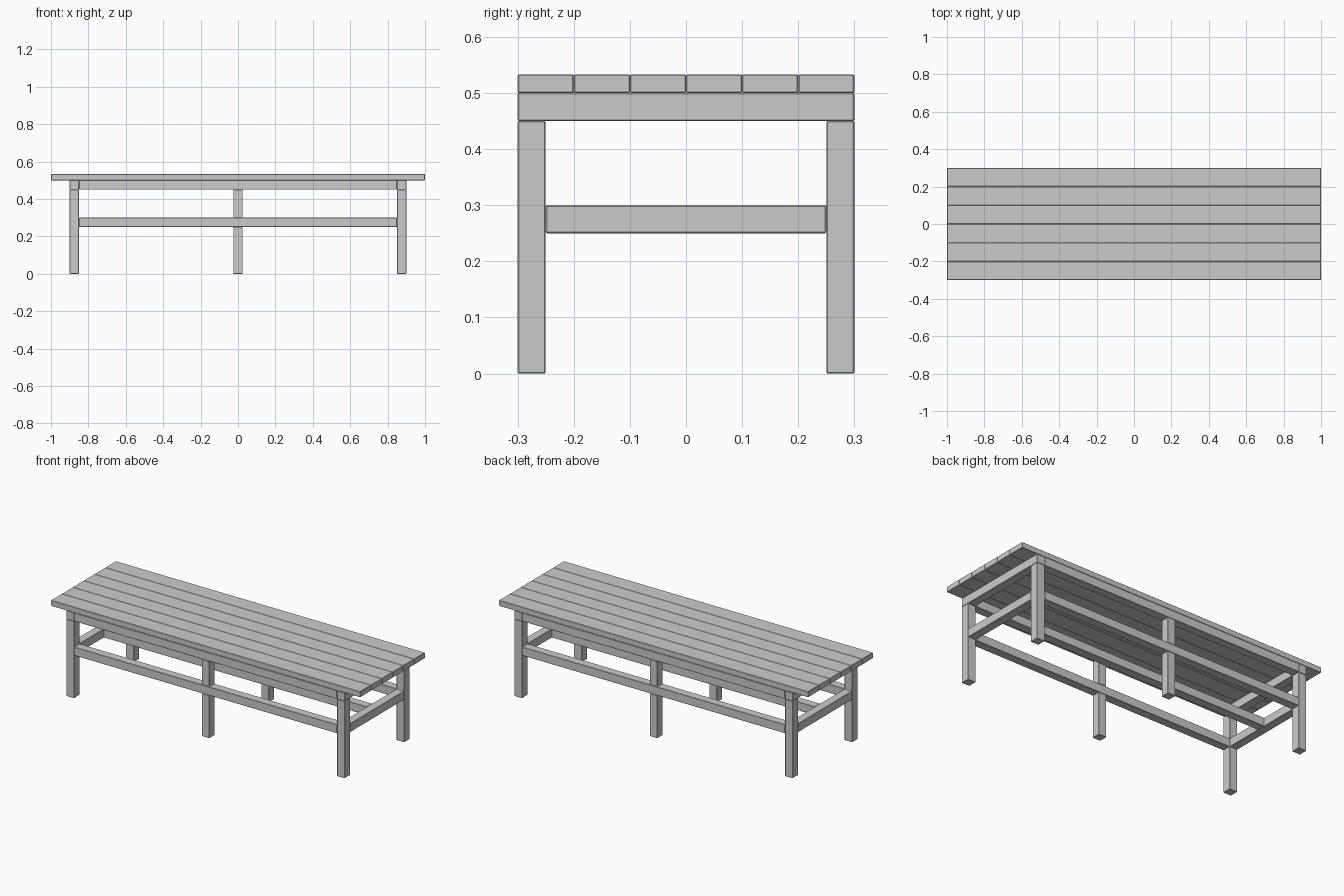
import bpy

if "Cube" in bpy.data.objects:
    bpy.data.objects.remove(bpy.data.objects["Cube"])

def box(name, x0, x1, y0, y1, z0, z1, bevel=0.002):
    """Timber with slightly eased edges, given by its extents."""
    bpy.ops.mesh.primitive_cube_add(size=1, location=((x0 + x1) / 2, (y0 + y1) / 2, (z0 + z1) / 2))
    ob = bpy.context.object
    ob.name = name
    ob.scale = (x1 - x0, y1 - y0, z1 - z0)
    bpy.ops.object.transform_apply(location=False, rotation=False, scale=True)
    mod = ob.modifiers.new("eased_edges", 'BEVEL')
    mod.width = bevel
    mod.segments = 1
    return ob

T = 0.05                      # timber thickness
LEG_TOP, TOP_Z = 0.45, 0.50   # leg height, underside of the top
RAIL = (0.25, 0.30)           # stretcher height range

# Top made of six planks
for i in range(6):
    y = -0.3 + i * 0.1
    box("top_plank", -1, 1, y, y + 0.1, TOP_Z, 0.533)

for side, y0 in (("front", -0.3), ("back", 0.25)):
    y1 = y0 + T
    # Corner legs
    for x0 in (-0.9, 0.85):
        box(side + "_corner_leg", x0, x0 + T, y0, y1, 0, LEG_TOP)
    # Middle leg, interrupted by the long stretcher
    box(side + "_middle_leg_lower", -T / 2, T / 2, y0, y1, 0, RAIL[0])
    box(side + "_middle_leg_upper", -T / 2, T / 2, y0, y1, RAIL[1], LEG_TOP)
    # Long apron and long stretcher
    box(side + "_apron", -0.85, 0.85, y0, y1, LEG_TOP, TOP_Z)
    box(side + "_stretcher", -0.85, 0.85, y0, y1, *RAIL)

# End aprons and end stretchers
for x0 in (-0.9, 0.85):
    box("end_apron", x0, x0 + T, -0.3, 0.3, LEG_TOP, TOP_Z)
    box("end_stretcher", x0, x0 + T, -0.25, 0.25, *RAIL)

# Central stretcher joining the two end stretchers
box("centre_stretcher", -0.85, 0.85, -T / 2, T / 2, *RAIL)
